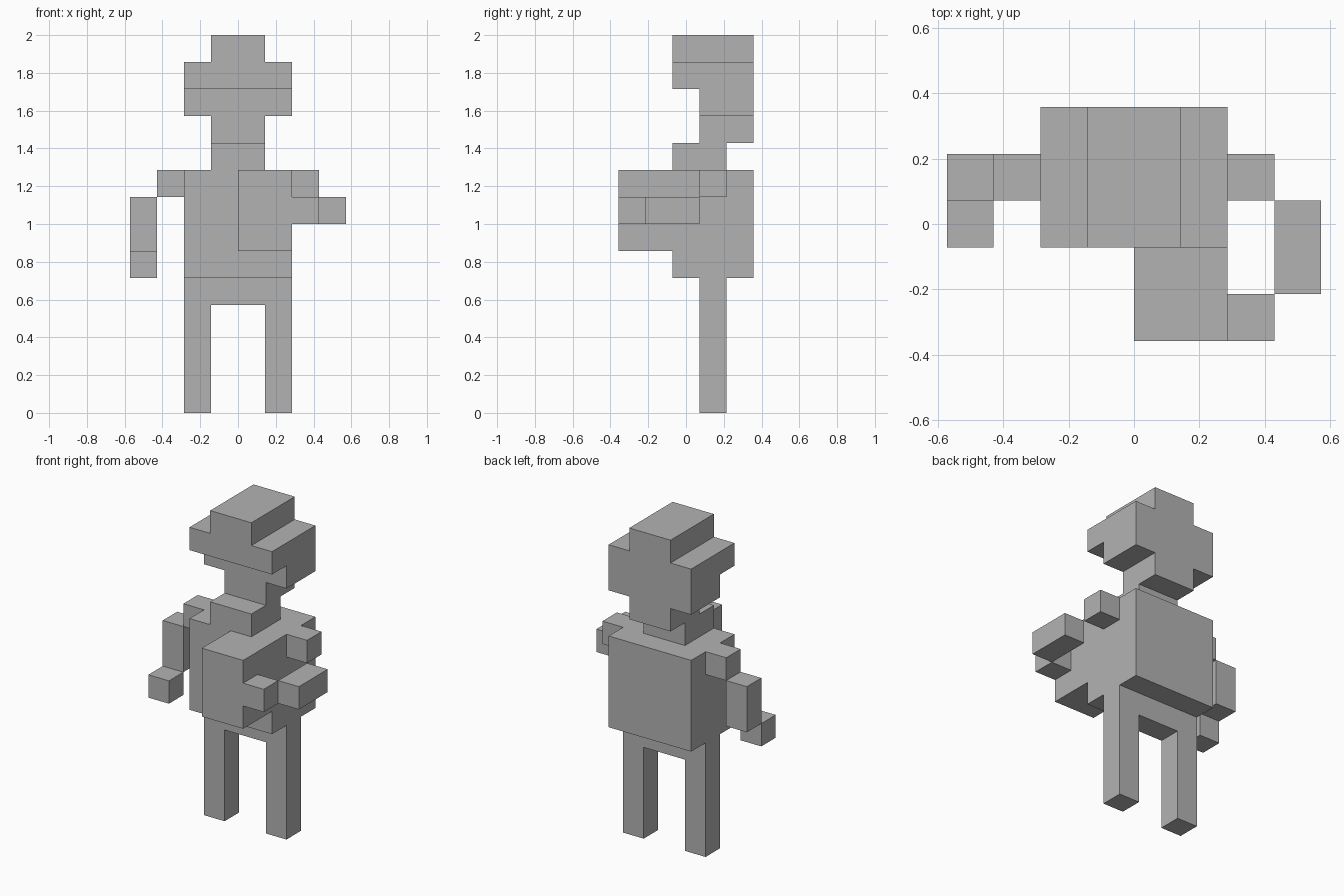
import bpy
import bmesh
from mathutils import Vector

cube = bpy.data.objects.get("Cube")
if cube:
    bpy.data.objects.remove(cube, do_unlink=True)

UNIT = 2 / 14  # one block of the model
DEPTH = 5      # blocks from front to back

grey = bpy.data.materials.new("plain grey")
grey.use_nodes = True
colour = (0.45, 0.45, 0.45, 1)
grey.diffuse_color = colour
grey.node_tree.nodes["Principled BSDF"].inputs["Base Color"].default_value = colour


def block(name, x, y, z):
    """Box spanning block ranges: x from the centre, y from the front, z from the ground."""
    low = Vector((x[0], y[0] - DEPTH / 2, z[0])) * UNIT
    high = Vector((x[1], y[1] - DEPTH / 2, z[1])) * UNIT
    bm = bmesh.new()
    bmesh.ops.create_cube(bm, size=1)
    bmesh.ops.scale(bm, vec=high - low, verts=bm.verts)
    mesh = bpy.data.meshes.new(name)
    bm.to_mesh(mesh)
    bm.free()
    mesh.materials.append(grey)
    obj = bpy.data.objects.new(name, mesh)
    obj.location = (low + high) / 2
    bpy.context.collection.objects.link(obj)


def pair(name, x, y, z):
    """Matching blocks on the left and right."""
    block("left_" + name, x, y, z)
    block("right_" + name, (-x[1], -x[0]), y, z)


# Legs, hips and body
pair("leg", (1, 2), (3, 4), (0, 4))
block("hips", (-2, 2), (3, 4), (4, 5))
block("torso", (-2, 2), (2, 5), (5, 9))
block("chest_box", (0, 2), (0, 2), (6, 9))

# Arms: the left one reaches forward to the box, the right one hangs
pair("shoulder", (2, 3), (3, 4), (8, 9))
block("left_forearm", (3, 4), (1, 3), (7, 8))
block("left_hand", (2, 3), (0, 1), (7, 8))
block("right_forearm", (-4, -3), (3, 4), (6, 8))
block("right_hand", (-4, -3), (2, 3), (5, 6))

# Neck and head
block("neck", (-1, 1), (2, 4), (9, 10))
block("head_base", (-1, 1), (3, 5), (10, 11))
block("lower_head", (-2, 2), (3, 5), (11, 12))
block("upper_head", (-2, 2), (2, 5), (12, 13))
block("head_top", (-1, 1), (2, 5), (13, 14))
